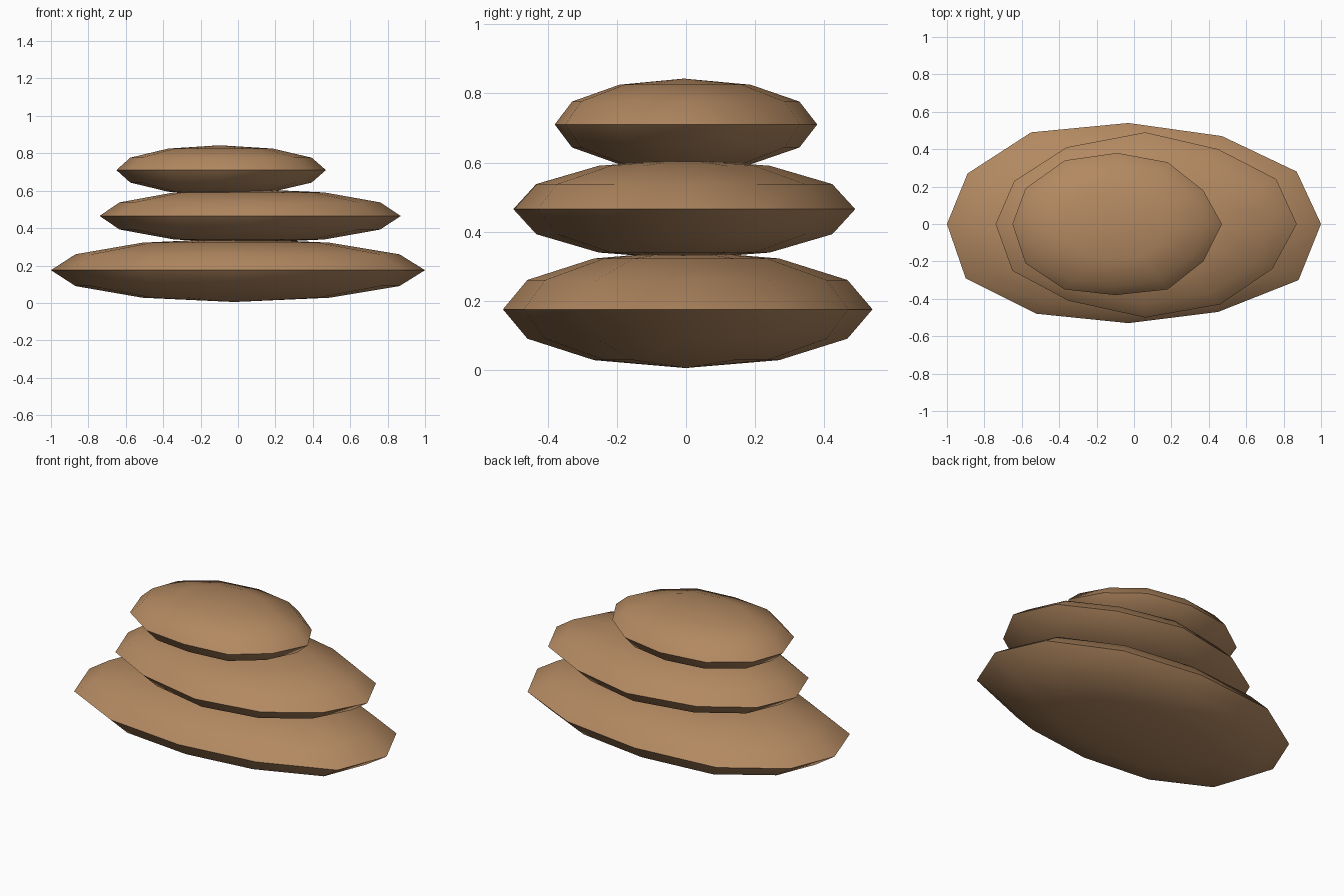
import bpy
import bmesh
import math

if "Cube" in bpy.data.objects:
    bpy.data.objects.remove(bpy.data.objects["Cube"], do_unlink=True)

# Single warm brown stone colour
stone = bpy.data.materials.new("warm brown stone")
stone_colour = (0.45, 0.25, 0.12, 1)
stone.use_nodes = True
stone.diffuse_color = stone_colour
shader = next(n for n in stone.node_tree.nodes if n.type == "BSDF_PRINCIPLED")
shader.inputs["Base Color"].default_value = stone_colour
shader.inputs["Roughness"].default_value = 0.9


def make_stone(name, outline, middle, half_height):
    """Flattened pebble: rings of the rim outline shrinking towards two poles."""
    bm = bmesh.new()
    count = len(outline)
    centre_x = sum(p[0] for p in outline) / count
    centre_y = sum(p[1] for p in outline) / count

    # Rings from below to above, with the widest one in the middle
    rings = []
    for latitude in (-60, -30, 0, 30, 60):
        angle = math.radians(latitude)
        spread = math.cos(angle)
        height = middle + half_height * math.sin(angle)
        rings.append([bm.verts.new((centre_x + (x - centre_x) * spread,
                                    centre_y + (y - centre_y) * spread,
                                    height)) for x, y in outline])
    bottom = bm.verts.new((centre_x, centre_y, middle - half_height))
    top = bm.verts.new((centre_x, centre_y, middle + half_height))

    # Side quads and the triangle fans closing both ends
    for i in range(count):
        j = (i + 1) % count
        for lower, upper in zip(rings, rings[1:]):
            bm.faces.new((lower[i], lower[j], upper[j], upper[i]))
        bm.faces.new((bottom, rings[0][j], rings[0][i]))
        bm.faces.new((top, rings[-1][i], rings[-1][j]))
    bmesh.ops.recalc_face_normals(bm, faces=bm.faces)

    # Smooth surface with a crisp rim
    for face in bm.faces:
        face.smooth = True
    rim = set(rings[len(rings) // 2])
    for edge in bm.edges:
        if rim.issuperset(edge.verts):
            edge.smooth = False

    mesh = bpy.data.meshes.new(name)
    bm.to_mesh(mesh)
    bm.free()
    mesh.materials.append(stone)
    obj = bpy.data.objects.new(name, mesh)
    bpy.context.collection.objects.link(obj)
    return obj


# Rim outlines, counter-clockwise from the left end
lower_rim = [(1, 0), (.87, .28), (.47, .47), (-.03, .54), (-.55, .49), (-.89, .27),
             (-1, 0), (-.9, -.29), (-.52, -.48), (-.03, -.53), (.45, -.47), (.88, -.3)]
middle_rim = [(.87, 0), (.76, .24), (.45, .4), (.06, .49), (-.36, .41), (-.64, .23),
              (-.74, 0), (-.65, -.25), (-.35, -.41), (.06, -.5), (.46, -.43), (.74, -.24)]
upper_rim = [(.47, 0), (.37, .18), (.18, .33), (-.09, .38), (-.37, .34), (-.58, .19),
             (-.65, 0), (-.58, -.21), (-.37, -.35), (-.1, -.38), (.18, -.35), (.37, -.2)]

make_stone("lower_stone", lower_rim, 0.175, 0.17)
make_stone("middle_stone", middle_rim, 0.465, 0.145)
make_stone("upper_stone", upper_rim, 0.71, 0.133)
